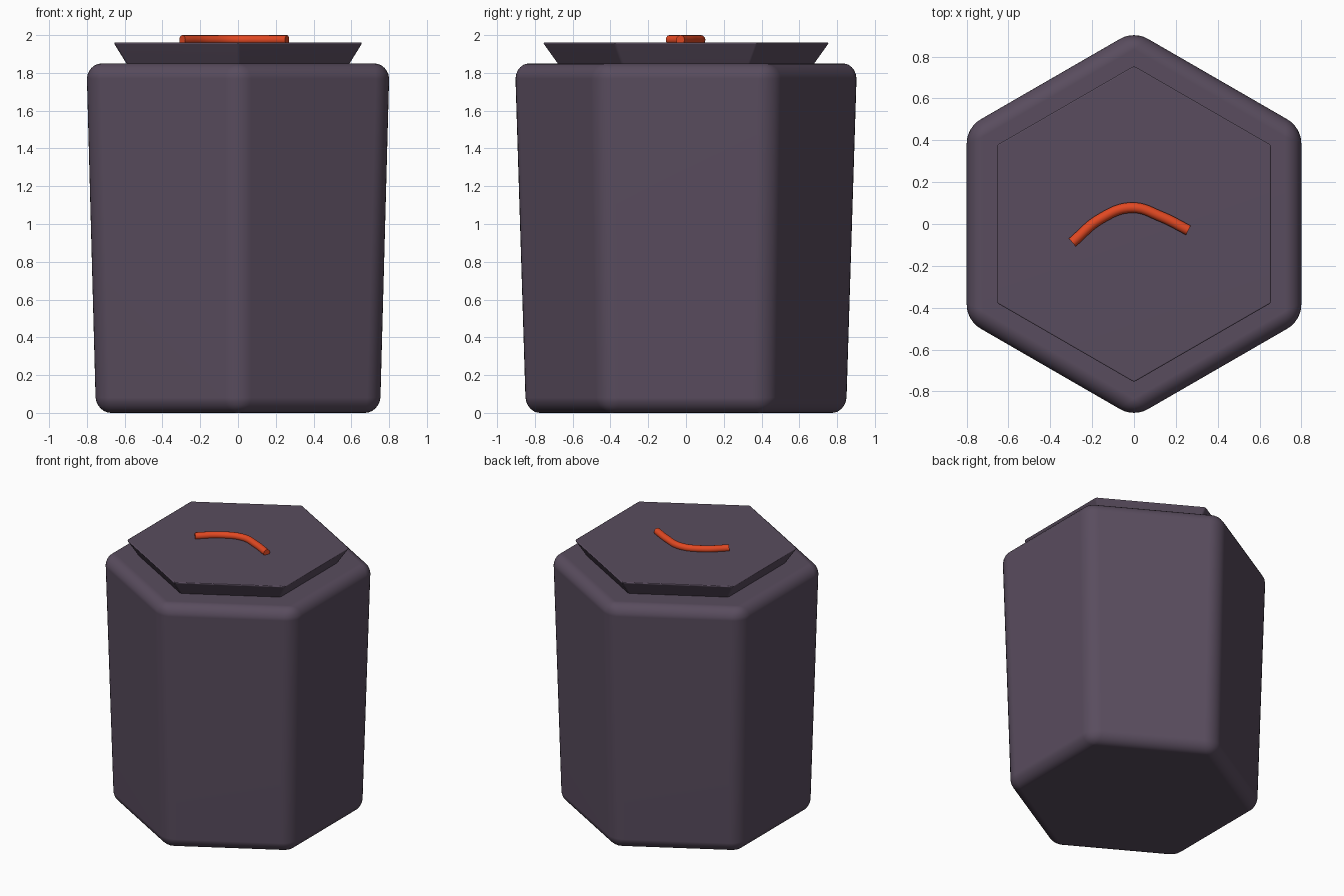
import bpy, bmesh, math

if "Cube" in bpy.data.objects:
    bpy.data.objects.remove(bpy.data.objects["Cube"])


def material(name, rgb):
    m = bpy.data.materials.new(name)
    m.diffuse_color = (*rgb, 1)
    m.use_nodes = True
    m.node_tree.nodes["Principled BSDF"].inputs["Base Color"].default_value = m.diffuse_color
    return m


plum = material("dusky plum", (0.10, 0.073, 0.112))
orange = material("red orange", (0.75, 0.065, 0.016))


def hex_prism(name, z0, apothem0, z1, apothem1, bevel, segments):
    """Tapered hexagonal block with rounded edges, corners on the y axis."""
    bm = bmesh.new()
    rings = []
    for z, a in ((z0, apothem0), (z1, apothem1)):
        r = a / math.cos(math.pi / 6)
        rings.append([bm.verts.new((r * math.sin(i * math.pi / 3),
                                    r * math.cos(i * math.pi / 3), z)) for i in range(6)])
    for ring in rings:
        bm.faces.new(ring)
    for i in range(6):
        j = (i + 1) % 6
        bm.faces.new((rings[0][i], rings[0][j], rings[1][j], rings[1][i]))
    bmesh.ops.recalc_face_normals(bm, faces=bm.faces)
    bmesh.ops.bevel(bm, geom=bm.edges[:], offset=bevel, segments=segments,
                    profile=0.5, affect='EDGES')
    for f in bm.faces:
        f.smooth = True
    me = bpy.data.meshes.new(name)
    bm.to_mesh(me)
    bm.free()
    me.materials.append(plum)
    ob = bpy.data.objects.new(name, me)
    bpy.context.collection.objects.link(ob)
    # keep the broad faces flat while the rounded edges blend
    mod = ob.modifiers.new("flat faces", 'WEIGHTED_NORMAL')
    mod.keep_sharp = True
    return ob


# Body and lid
hex_prism("body", 0, 0.752, 1.85, 0.802, 0.08, 6)
hex_prism("lid", 1.80, 0.56, 1.962, 0.66, 0.012, 2)

# Wavy handle lying on the lid
curve = bpy.data.curves.new("handle", 'CURVE')
curve.dimensions = '3D'
curve.bevel_depth = 0.025
curve.bevel_resolution = 4
curve.resolution_u = 8
curve.use_fill_caps = True
path = [(-0.295, -0.088), (-0.16, 0.025), (-0.01, 0.078), (0.13, 0.035), (0.26, -0.03)]
spline = curve.splines.new('BEZIER')
spline.bezier_points.add(len(path) - 1)
for p, (x, y) in zip(spline.bezier_points, path):
    p.co = (x, y, 1.975)
    p.handle_left_type = p.handle_right_type = 'AUTO'
curve.materials.append(orange)
handle = bpy.data.objects.new("handle", curve)
bpy.context.collection.objects.link(handle)
bpy.context.view_layer.objects.active = handle
handle.select_set(True)
bpy.ops.object.convert(target='MESH')
bpy.ops.object.shade_smooth_by_angle(angle=math.radians(40))
